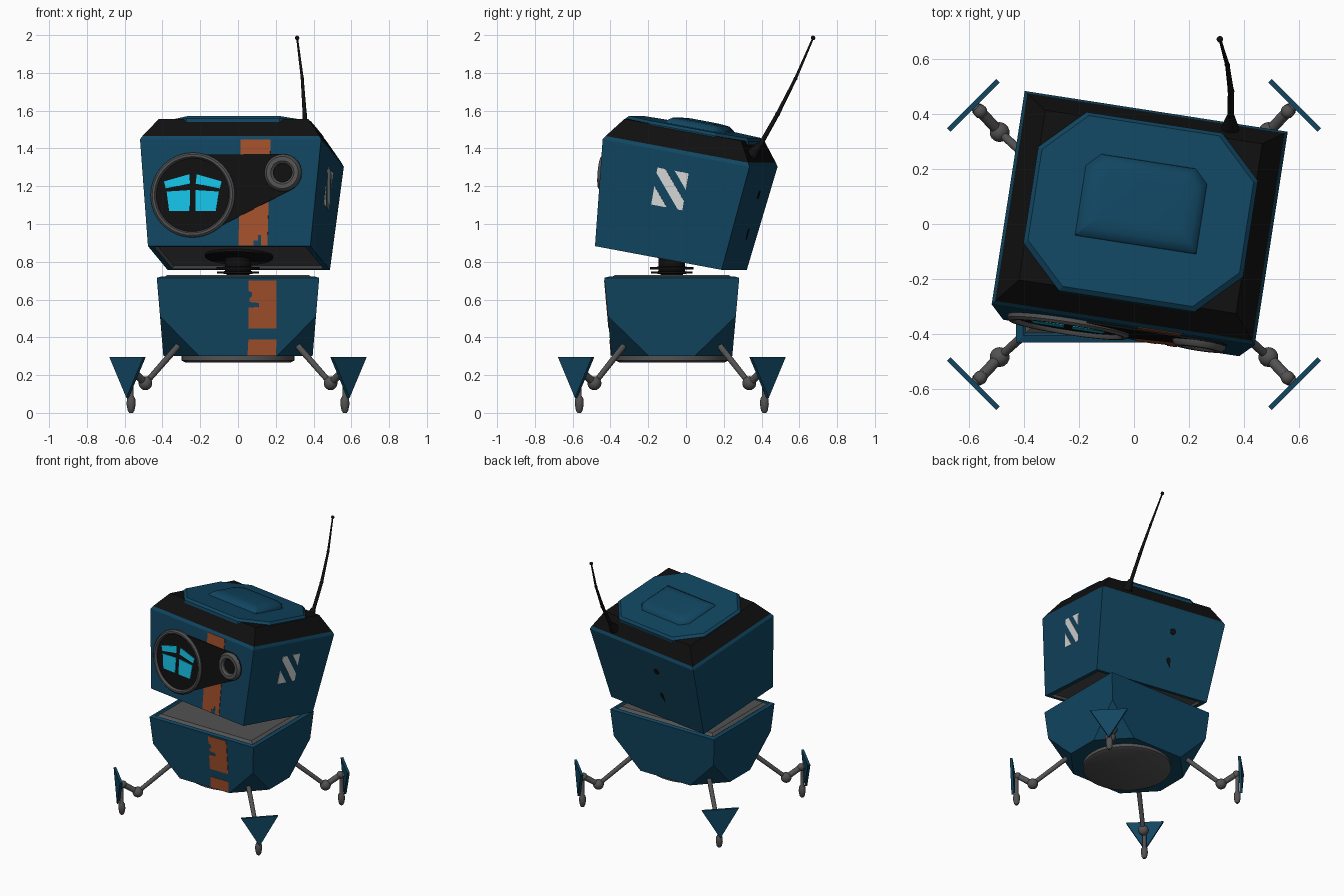
import bpy, bmesh, math
from mathutils import Vector, Matrix
from mathutils.geometry import convex_hull_2d

if "Cube" in bpy.data.objects:
    bpy.data.objects.remove(bpy.data.objects["Cube"])


def material(name, r, g, b):
    m = bpy.data.materials.new(name)
    m.diffuse_color = (r, g, b, 1)
    m.use_nodes = True
    m.node_tree.nodes["Principled BSDF"].inputs["Base Color"].default_value = m.diffuse_color
    return m


BLUE = material("deep_blue", 0.0055, 0.060, 0.118)
BLACK = material("soft_black", 0.005, 0.005, 0.005)
GREY = material("metal_grey", 0.085, 0.085, 0.085)
CYAN = material("glow_cyan", 0.008, 0.53, 0.78)
ORANGE = material("stripe_orange", 0.36, 0.08, 0.024)
WHITE = material("label_white", 0.70, 0.72, 0.72)


def finish(name, bm, mats, mtx, smooth=False):
    bmesh.ops.recalc_face_normals(bm, faces=bm.faces)
    me = bpy.data.meshes.new(name)
    bm.to_mesh(me)
    bm.free()
    me.transform(mtx)
    for m in mats:
        me.materials.append(m)
    ob = bpy.data.objects.new(name, me)
    bpy.context.collection.objects.link(ob)
    if smooth:
        bpy.ops.object.select_all(action='DESELECT')
        ob.select_set(True)
        bpy.context.view_layer.objects.active = ob
        bpy.ops.object.shade_smooth_by_angle(angle=math.radians(40))
    return ob


def loft_bm(rings, idx):
    """Stack of polygons; idx = material of bottom cap, each band, top cap."""
    bm = bmesh.new()
    rows = [[bm.verts.new(p) for p in r] for r in rings]
    n = len(rows[0])
    bm.faces.new(rows[0][::-1]).material_index = idx[0]
    for k in range(len(rows) - 1):
        for i in range(n):
            j = (i + 1) % n
            f = bm.faces.new((rows[k][i], rows[k][j], rows[k + 1][j], rows[k + 1][i]))
            f.material_index = idx[k + 1]
    bm.faces.new(rows[-1]).material_index = idx[-1]
    return bm


def rect(hx, hy, z):
    return [(-hx, -hy, z), (hx, -hy, z), (hx, hy, z), (-hx, hy, z)]


def plate(name, pts, mtx, mat, z0=0.0, z1=0.006):
    bm = loft_bm([[(x, y, z) for x, y in pts] for z in (z0, z1)], [0, 0, 0])
    return finish(name, bm, [mat], mtx)


def lathe(name, profile, mtx, mat, seg=32, closed=False):
    """Spin (radius, height) points about local z."""
    bm = bmesh.new()
    rows = []
    for r, z in profile:
        rows.append([bm.verts.new((r * math.cos(a), r * math.sin(a), z))
                     for a in (2 * math.pi * i / seg for i in range(seg))])
    pairs = list(zip(rows, rows[1:]))
    if closed:
        pairs.append((rows[-1], rows[0]))
    else:
        bm.faces.new(rows[0][::-1])
        bm.faces.new(rows[-1])
    for a, b in pairs:
        for i in range(seg):
            j = (i + 1) % seg
            bm.faces.new((a[i], a[j], b[j], b[i]))
    return finish(name, bm, [mat], mtx, True)


def rod(name, a, b, ra, rb, mat, seg=12):
    a, b = Vector(a), Vector(b)
    d = b - a
    m = Matrix.Translation(a) @ d.to_track_quat('Z', 'Y').to_matrix().to_4x4()
    return lathe(name, [(ra, 0), (rb, d.length)], m, mat, seg)


def ball(name, c, r, mat):
    bm = bmesh.new()
    bmesh.ops.create_uvsphere(bm, u_segments=14, v_segments=9, radius=r)
    return finish(name, bm, [mat], Matrix.Translation(c), True)


def frame(origin, xaxis, up):
    x, u = Vector(xaxis).normalized(), Vector(up).normalized()
    m = Matrix((x, u, x.cross(u))).transposed().to_4x4()
    return Matrix.Translation(origin) @ m


def move(x, y, z=0.0):
    return Matrix.Translation((x, y, z))


CY = -0.075
# ---------- lower body: tapered box with the four lower corners cut away
bm = loft_bm([rect(.395, .32, .30), rect(.43, .357, .715), rect(.405, .332, .722),
              rect(.395, .322, .715), rect(.375, .302, .73)], [0, 0, 0, 0, 1, 1])
for sx in (-1, 1):
    for sy in (-1, 1):
        p = Vector((sx * .412, sy * .338, .51))
        q = Vector((sx * .205, sy * .32, .30))
        s = Vector((sx * .395, sy * .12, .30))
        n = (q - p).cross(s - p)
        n = n if n.z < 0 else -n
        res = bmesh.ops.bisect_plane(bm, geom=bm.verts[:] + bm.edges[:] + bm.faces[:],
                                     plane_co=p, plane_no=n, clear_outer=True)
        cut = [e for e in res['geom_cut'] if isinstance(e, bmesh.types.BMEdge)]
        bmesh.ops.holes_fill(bm, edges=cut)
finish("body", bm, [BLUE, GREY], move(0, CY))
lathe("belly_disc", [(.28, .268), (.30, .278), (.30, .31)], move(0, CY), GREY, 40)

# painted stripe on the body front
bf = frame((0, CY - .3385, .5075), (1, 0, 0), (0, -.037, .415))
plate("body_stripe_upper", [(.055, -.06), (.205, -.06), (.205, .195), (.055, .195), (.055, .14),
                            (.075, .13), (.075, .11), (.06, .10), (.06, .08), (.11, .075),
                            (.11, .055), (.055, .05)], bf, ORANGE, -.004, .003)
plate("body_stripe_lower", [(.05, -.205), (.20, -.205), (.205, -.12), (.055, -.12)],
      bf, ORANGE, -.004, .003)

# ---------- neck
lathe("neck", [(.06, .70), (.06, .736), (.11, .738), (.11, .748), (.07, .750), (.07, .758),
               (.115, .760), (.115, .772), (.07, .774), (.07, .84)], move(0, CY), BLACK)

# ---------- head, turned and tipped back
H = (move(.005, -.08, .82) @ Matrix.Rotation(math.radians(-8.8), 4, 'Z')
     @ Matrix.Rotation(math.radians(-10.5), 4, 'X'))
bm = loft_bm([rect(.395, .305, .015), rect(.405, .315, 0), rect(.435, .345, 0),
              rect(.485, .40, .565), rect(.474, .389, .585), rect(.40, .318, .69)],
             [1, 1, 0, 0, 0, 2, 2])
finish("head", bm, [BLUE, GREY, BLACK], H)
lathe("neck_socket", [(.17, -.006), (.18, .002), (.18, .03)], H, BLACK, 40)


def chopped(hx, hy, c, z, front=True):
    f = c if front else 0.002
    return [(-hx + f, -hy, z), (hx - f, -hy, z), (hx, -hy + f, z), (hx, hy - c, z),
            (hx - c, hy, z), (-hx + c, hy, z), (-hx, hy - c, z), (-hx, -hy + f, z)]


finish("roof_plate", loft_bm([chopped(.405, .335, .155, .67), chopped(.405, .335, .155, .69),
                              chopped(.39, .32, .15, .706)], [0] * 4), [BLUE], H)
finish("roof_hatch", loft_bm([chopped(.225, .158, .05, .70, False), chopped(.22, .153, .05, .718, False),
                              chopped(.195, .128, .045, .737, False),
                              chopped(.15, .085, .03, .742, False)], [0] * 5),
       [BLUE], H @ move(0, .03), True)

# ---------- face: stripe, housing, lenses
F = H @ frame((0, -.3725, .2825), (1, 0, 0), (0, -.055, .565))
plate("head_stripe", [(.05, -.28), (.13, -.28), (.13, -.255), (.155, -.255), (.155, -.225),
                      (.17, -.225), (.17, -.28), (.205, -.28), (.215, .282), (.055, .282)],
      F, ORANGE, -.004, .003)
EYE, LENS = (-.197, -.013), (.284, .105)
pts = [Vector((c[0] + r * math.cos(a), c[1] + r * math.sin(a)))
       for c, r in ((EYE, .215), (LENS, .10)) for a in (2 * math.pi * i / 40 for i in range(40))]
plate("face_housing", [tuple(pts[i]) for i in convex_hull_2d(pts)], F, BLACK, -.005, .008)
E = F @ move(*EYE)
lathe("eye_ring", [(.225, 0), (.225, .014), (.215, .024), (.203, .024), (.195, .014), (.195, 0)],
      E, GREY, 48, True)
lathe("side_lens_ring", [(.10, 0), (.098, .016), (.085, .03), (.062, .03), (.05, .018), (.05, 0)],
      F @ move(*LENS), GREY, 40, True)
for side, s in (("left", -1), ("right", 1)):
    plate(side + "_eye_upper_glow", [(s * .015, .06), (s * .145, .035), (s * .155, .072), (s * .02, .11)],
          E, CYAN, .006, .012)
    plate(side + "_eye_lower_glow", [(s * .015, -.085), (s * .125, -.085), (s * .14, .018), (s * .015, .026)],
          E, CYAN, .006, .012)

# hazard label on the right cheek
R = H @ frame((.46, 0, .2825), (0, 1, 0), (.05, 0, .565)) @ move(-.085, -.01)
bands = ([(0, 0), (.5, 0), (0, .5)],
         [(.85, 0), (1, 0), (1, .25), (.25, 1), (0, 1), (0, .85)],
         [(1, .55), (1, 1), (.55, 1)])
for i, b in enumerate(bands):
    plate("label_band_%d" % i, [(x * .17, y * .20) for x, y in b], R, WHITE, -.004, .003)

# small marks on the back of the head
B = H @ frame((0, .3725, .2825), (-1, 0, 0), (0, .055, .565))
lathe("back_port", [(.022, -.004), (.022, .004)], B @ move(.10, .13), BLACK, 16)
plate("back_scuff", [(.09, -.09), (.115, -.12), (.11, -.06), (.09, -.055), (.08, -.07)],
      B, BLACK, -.004, .003)

# ---------- antenna
path = [(.352, .36, 1.36), (.353, .484, 1.58), (.34, .58, 1.77), (.313, .673, 1.985)]
radii = [.013, .011, .008, .005]
for i in range(3):
    rod("antenna_%d" % i, path[i], path[i + 1], radii[i], radii[i + 1], BLACK)
    ball("antenna_joint_%d" % i, path[i + 1], (.013, .010, .012)[i], BLACK)
rod("antenna_base", (.35, .345, 1.36), (.352, .39, 1.42), .034, .016, BLACK)

# ---------- four legs
for sx, xn in ((-1, "left"), (1, "right")):
    for sy, yn in ((-1, "front"), (1, "back")):
        tag = yn + "_" + xn + "_"

        def at(x, y, z):
            return (sx * x, CY + sy * y, z)
        hip, knee, ankle = at(.29, .23, .385), at(.49, .41, .157), at(.56, .485, .225)
        ball(tag + "hip", at(.305, .245, .37), .028, GREY)
        rod(tag + "thigh", hip, knee, .017, .015, GREY)
        ball(tag + "knee", knee, .037, GREY)
        rod(tag + "shin", knee, ankle, .02, .02, GREY)
        ball(tag + "ankle", ankle, .026, GREY)
        foot = move(*at(.566, .49, 0))
        lathe(tag + "foot", [(.010, 0), (.018, .012), (.024, .045), (.022, .075), (.013, .09), (.013, .22)],
              foot, GREY, 14)
        P = frame(at(.587, .509, .295), (-sy, sx, 0), (0, 0, 1))
        plate(tag + "shield", [(-.127, 0), (0, -.215), (.127, 0)], P, BLUE, -.012, .006)
        rod(tag + "shield_mount", ankle, at(.585, .507, .225), .018, .018, GREY)
